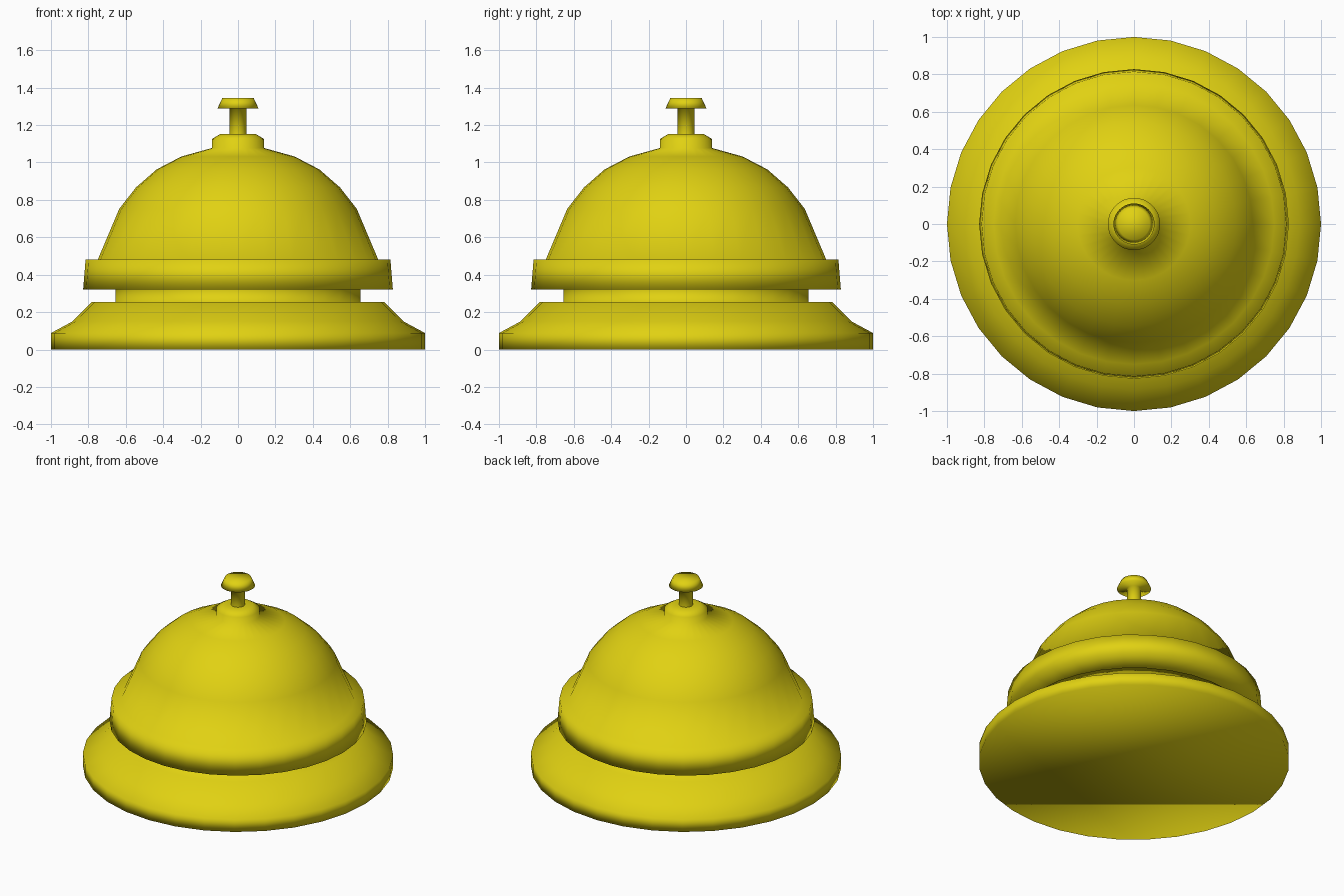
import bpy
import bmesh
from math import cos, sin, tau

if "Cube" in bpy.data.objects:
    bpy.data.objects.remove(bpy.data.objects["Cube"])

SIDES = 32

brass = bpy.data.materials.new("yellow_metal")
brass.diffuse_color = (0.75, 0.64, 0.006, 1)
brass.use_nodes = True
brass.node_tree.nodes["Principled BSDF"].inputs["Base Color"].default_value = brass.diffuse_color


def lathe(name, profile, cap_bottom=False, cap_top=False):
    """Spin an (r, z) profile, listed bottom to top, around the z axis."""
    bm = bmesh.new()
    rings = [[bm.verts.new((r * cos(tau * i / SIDES), r * sin(tau * i / SIDES), z))
              for i in range(SIDES)] for r, z in profile]
    for low, high in zip(rings, rings[1:]):
        for i in range(SIDES):
            j = (i + 1) % SIDES
            bm.faces.new((low[i], low[j], high[j], high[i]))
    if cap_bottom:
        bm.faces.new(rings[0][::-1])
    if cap_top:
        bm.faces.new(rings[-1])
    for face in bm.faces:
        face.smooth = True
    mesh = bpy.data.meshes.new(name)
    bm.to_mesh(mesh)
    bm.free()
    mesh.materials.append(brass)
    obj = bpy.data.objects.new(name, mesh)
    bpy.context.collection.objects.link(obj)
    return obj


# Stepped foot with the narrow neck under the bell
lathe("base", [(1.0, 0), (1.0, 0.088), (0.885, 0.15), (0.78, 0.255),
               (0.655, 0.255), (0.655, 0.32)], cap_bottom=True)

# Rim band, dome and top collar
lathe("bell", [(0.655, 0.32), (0.828, 0.32), (0.815, 0.48), (0.75, 0.48),
               (0.635, 0.752), (0.545, 0.867), (0.435, 0.963), (0.302, 1.032),
               (0.14, 1.077), (0.14, 1.125), (0.095, 1.152), (0.045, 1.152)])

# Push button on its stem
lathe("button", [(0.045, 1.152), (0.045, 1.288), (0.11, 1.288),
                 (0.084, 1.344)], cap_top=True)
